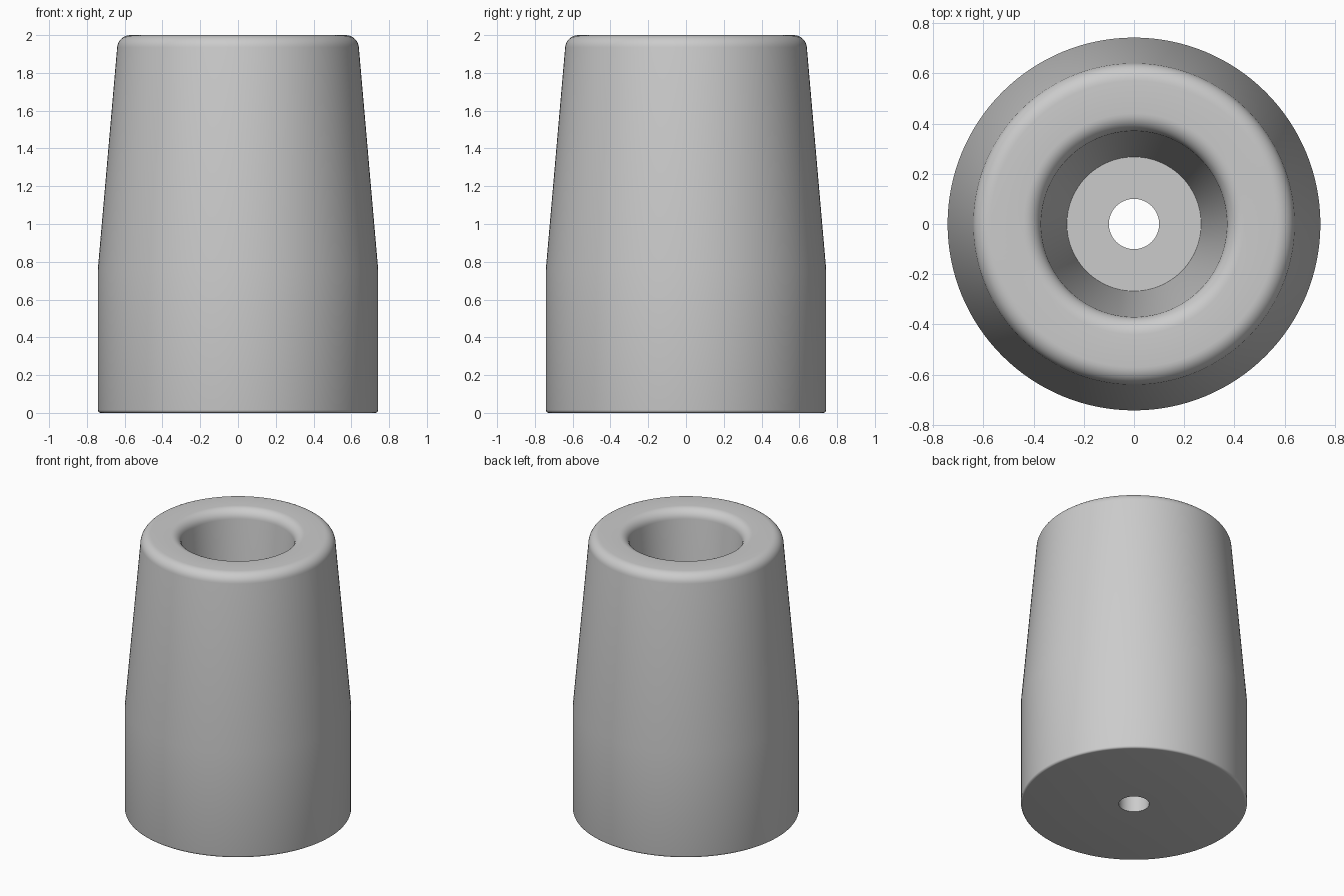
import bpy, bmesh, math

if "Cube" in bpy.data.objects:
    bpy.data.objects.remove(bpy.data.objects["Cube"])

SEGMENTS = 128


def arc(cx, cz, r, start, end, steps=8):
    """Points (radius, height) of a rounded edge, angles in degrees."""
    angles = [math.radians(start + (end - start) * i / steps) for i in range(steps + 1)]
    return [(cx + r * math.cos(a), cz + r * math.sin(a)) for a in angles]


# Half section: base, straight skirt, tapered wall, rounded rim, tapered bore, floor, screw hole
profile = [(0.10, 0.0)]
profile += arc(0.727, 0.015, 0.015, -90, 0, 4)
profile += [(0.742, 0.76)]
profile += arc(0.57, 1.93, 0.07, 5, 90)
profile += arc(0.44, 1.93, 0.07, 90, 176)
profile += [(0.267, 0.35), (0.10, 0.35)]

# Revolve the closed section around the vertical axis
bm = bmesh.new()
rings = []
for s in range(SEGMENTS):
    a = 2 * math.pi * s / SEGMENTS
    rings.append([bm.verts.new((r * math.cos(a), r * math.sin(a), z)) for r, z in profile])
n = len(profile)
for s in range(SEGMENTS):
    here, after = rings[s], rings[(s + 1) % SEGMENTS]
    for i in range(n):
        j = (i + 1) % n
        bm.faces.new((here[i], after[i], after[j], here[j]))
bmesh.ops.recalc_face_normals(bm, faces=bm.faces)

mesh = bpy.data.meshes.new("bumper_foot")
bm.to_mesh(mesh)
bm.free()
foot = bpy.data.objects.new("bumper_foot", mesh)
bpy.context.collection.objects.link(foot)

# Single grey colour
grey = bpy.data.materials.new("light_grey")
grey.diffuse_color = (0.6, 0.6, 0.6, 1)
grey.use_nodes = True
grey.node_tree.nodes["Principled BSDF"].inputs["Base Color"].default_value = grey.diffuse_color
mesh.materials.append(grey)

# Smooth walls, crisp edges at the floor and hole
bpy.context.view_layer.objects.active = foot
foot.select_set(True)
bpy.ops.object.shade_smooth_by_angle(angle=math.radians(30))
